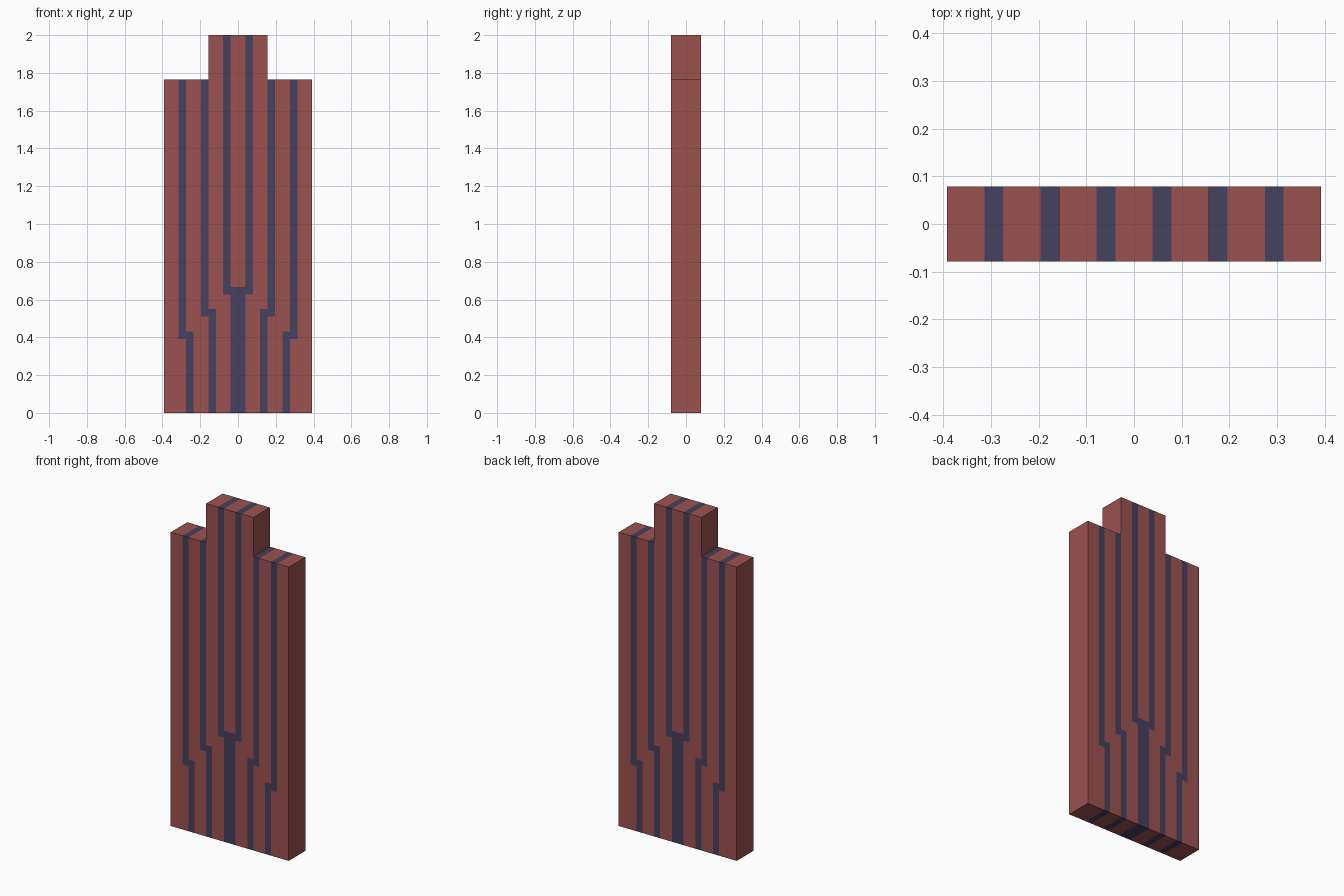
import bpy

if "Cube" in bpy.data.objects:
    bpy.data.objects.remove(bpy.data.objects["Cube"])

U = 2 / 51      # one module: tower is 20 x 4 x 51 modules
D = 2           # half depth in modules


def material(name, rgb):
    m = bpy.data.materials.new(name)
    m.diffuse_color = (*rgb, 1)
    m.use_nodes = True
    m.node_tree.nodes["Principled BSDF"].inputs["Base Color"].default_value = m.diffuse_color
    return m


RED = material("brick_red", (0.33, 0.085, 0.08))
BLUE = material("slate_blue", (0.06, 0.052, 0.115))


def exposed(a, b):
    """True where an outline edge lies on the tower silhouette."""
    x, z = abs(a[0] + b[0]) / 2, (a[1] + b[1]) / 2
    flat = a[1] == b[1]
    if flat:
        return z in (0, 51) or (z == 45 and x > 4)
    return x == 10 or (x == 4 and z > 45)


def panel(name, outline, mat, mirror=False):
    """Slab from a front outline (counter-clockwise), open where it meets neighbours."""
    if mirror:
        outline = [(-x, z) for x, z in reversed(outline)]
    n = len(outline)
    verts = [(x * U, y * U, z * U) for y in (-D, D) for x, z in outline]
    faces = [list(range(n)), list(range(2 * n - 1, n - 1, -1))]
    for i in range(n):
        j = (i + 1) % n
        if exposed(outline[i], outline[j]):
            faces.append([i, n + i, n + j, j])
    me = bpy.data.meshes.new(name)
    me.from_pydata(verts, [], faces)
    me.materials.append(mat)
    ob = bpy.data.objects.new(name, me)
    bpy.context.collection.objects.link(ob)


# Centre fork stripe and the red core between its prongs
panel("centre_stripe", [(-1, 0), (1, 0), (1, 16), (2, 16), (2, 51), (1, 51), (1, 17),
                        (-1, 17), (-1, 51), (-2, 51), (-2, 16), (-1, 16)], BLUE)
panel("core_panel", [(-1, 17), (1, 17), (1, 51), (-1, 51)], RED)


# Stepped stripe: jogs one module outward just below height z
def stripe(x, z):
    return [(x, 0), (x + 1, 0), (x + 1, z - 1), (x + 2, z - 1), (x + 2, 45),
            (x + 1, 45), (x + 1, z), (x, z)]


# Panels and stripes repeated on both sides
for side, mirror in (("right", False), ("left", True)):
    panel(side + "_inner_panel", [(1, 0), (3, 0), (3, 14), (4, 14), (4, 45), (4, 51),
                                  (2, 51), (2, 16), (1, 16)], RED, mirror)
    panel(side + "_inner_stripe", stripe(3, 14), BLUE, mirror)
    panel(side + "_middle_panel", [(4, 0), (6, 0), (6, 11), (7, 11), (7, 45),
                                   (5, 45), (5, 13), (4, 13)], RED, mirror)
    panel(side + "_outer_stripe", stripe(6, 11), BLUE, mirror)
    panel(side + "_outer_panel", [(7, 0), (10, 0), (10, 45), (8, 45), (8, 10),
                                  (7, 10)], RED, mirror)
